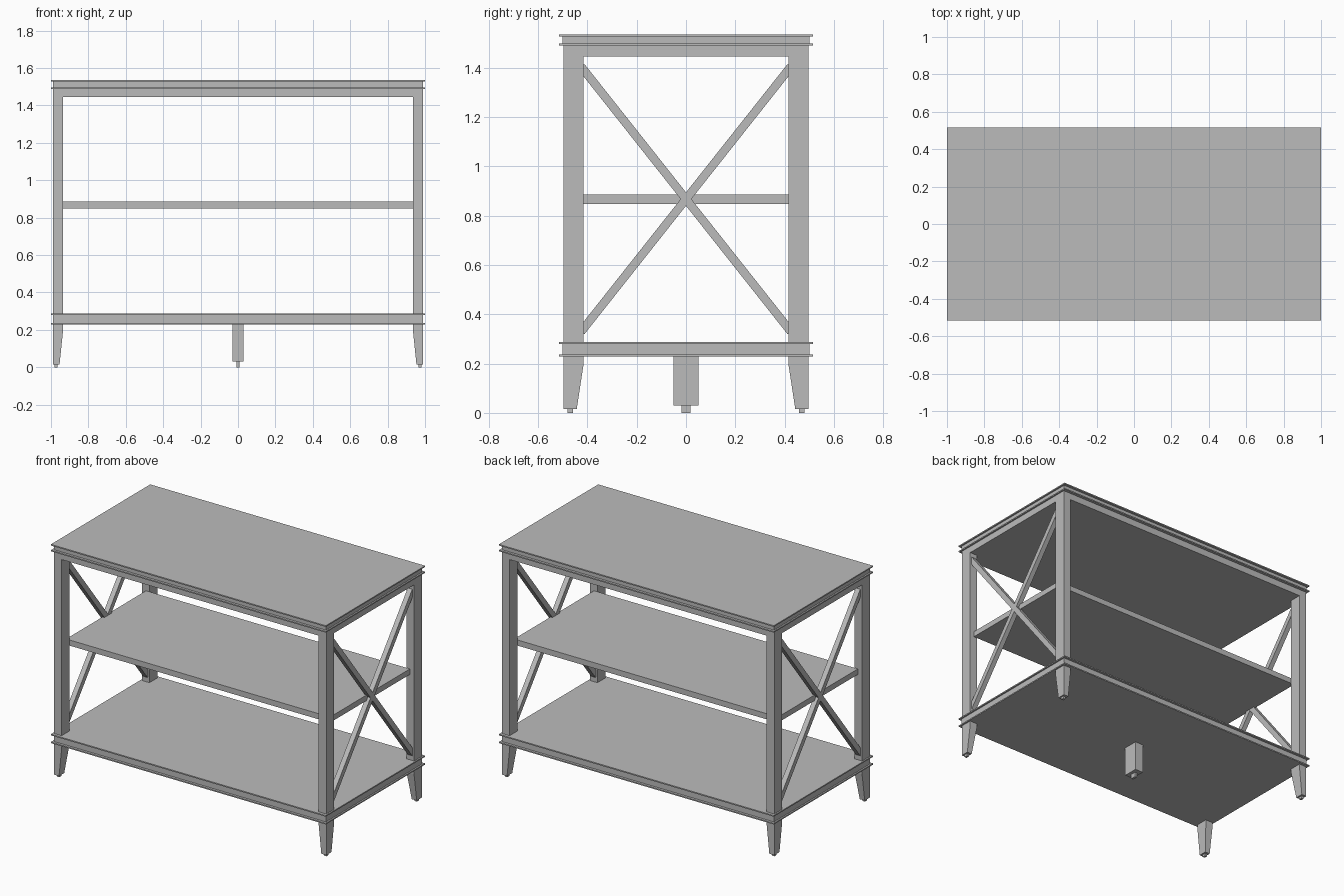
import bpy
import bmesh
from math import atan2, hypot
from mathutils import Matrix

cube = bpy.data.objects.get("Cube")
if cube:
    bpy.data.objects.remove(cube, do_unlink=True)

GREY = (0.5, 0.5, 0.5, 1)
paint = bpy.data.materials.new("grey_paint")
paint.use_nodes = True
paint.diffuse_color = GREY
paint.node_tree.nodes["Principled BSDF"].inputs["Base Color"].default_value = GREY

# Main dimensions
POST_X, POST_Y = 0.99, 0.497
INNER_X, INNER_Y = 0.935, 0.415
LIP_X, LIP_Y = 1.0, 0.516
SIDES = {"left": 1, "right": -1}
ENDS = {"front": -1, "back": 1}


def finish(name, bm):
    bmesh.ops.recalc_face_normals(bm, faces=bm.faces)
    mesh = bpy.data.meshes.new(name)
    bm.to_mesh(mesh)
    bm.free()
    mesh.materials.append(paint)
    obj = bpy.data.objects.new(name, mesh)
    bpy.context.collection.objects.link(obj)
    return obj


def box(name, x, y, z):
    """Box from (min, max) ranges on each axis."""
    bm = bmesh.new()
    bmesh.ops.create_cube(bm, size=1)
    for v in bm.verts:
        v.co = [r[0] if c < 0 else r[1] for c, r in zip(v.co, (x, y, z))]
    return finish(name, bm)


def slab(name, hx, hy, z0, z1):
    return box(name, (-hx, hx), (-hy, hy), (z0, z1))


def span(sign, a, b):
    return tuple(sorted((sign * a, sign * b)))


# Top: apron, board and two overhanging lips
slab("top_apron", POST_X, POST_Y, 1.445, 1.49)
slab("top_lower_lip", LIP_X, LIP_Y, 1.489, 1.497)
slab("top_board", POST_X, 0.5, 1.497, 1.527)
slab("top_upper_lip", LIP_X, LIP_Y, 1.527, 1.535)

# Bottom shelf with matching lips
slab("bottom_lower_lip", LIP_X, LIP_Y, 0.228, 0.236)
slab("bottom_shelf", POST_X, 0.5, 0.236, 0.279)
slab("bottom_upper_lip", LIP_X, LIP_Y, 0.279, 0.287)

# Middle shelf
slab("middle_shelf", 0.96, INNER_Y, 0.848, 0.885)

# Corner posts, tapered legs and foot pads
for side, sx in SIDES.items():
    for end, sy in ENDS.items():
        tag = f"{end}_{side}"
        box(f"{tag}_post", span(sx, INNER_X, POST_X),
            span(sy, INNER_Y, POST_Y), (0.287, 1.445))
        bm = bmesh.new()
        rings = []
        for z, ix, iy in ((0.228, INNER_X, INNER_Y), (0.2, INNER_X, INNER_Y),
                          (0.016, 0.954, 0.443)):
            corners = ((ix, iy), (POST_X, iy), (POST_X, POST_Y), (ix, POST_Y))
            rings.append([bm.verts.new((sx * x, sy * y, z)) for x, y in corners])
        for upper, lower in zip(rings, rings[1:]):
            for i in range(4):
                j = (i + 1) % 4
                bm.faces.new((upper[i], upper[j], lower[j], lower[i]))
        bm.faces.new(rings[0])
        bm.faces.new(rings[-1])
        finish(f"{tag}_leg", bm)
        box(f"{tag}_foot", span(sx, 0.964, 0.98),
            span(sy, 0.459, 0.481), (0, 0.016))

# Centre support leg
slab("centre_leg", 0.03, 0.05, 0.03, 0.228)
slab("centre_foot", 0.008, 0.018, 0, 0.03)

# Crossed braces at both ends, their tips buried in the posts
RUN, RISE = 0.425, 0.537
for side, sx in SIDES.items():
    for label, tilt in (("rising", 1), ("falling", -1)):
        bm = bmesh.new()
        bmesh.ops.create_cube(bm, size=1)
        scale = Matrix.Diagonal((0.033, 2 * hypot(RUN, RISE), 0.034, 1))
        turn = Matrix.Rotation(tilt * atan2(RISE, RUN), 4, "X")
        bm.transform(Matrix.Translation((sx * 0.963, 0, 0.867)) @ turn @ scale)
        finish(f"{side}_{label}_brace", bm)
